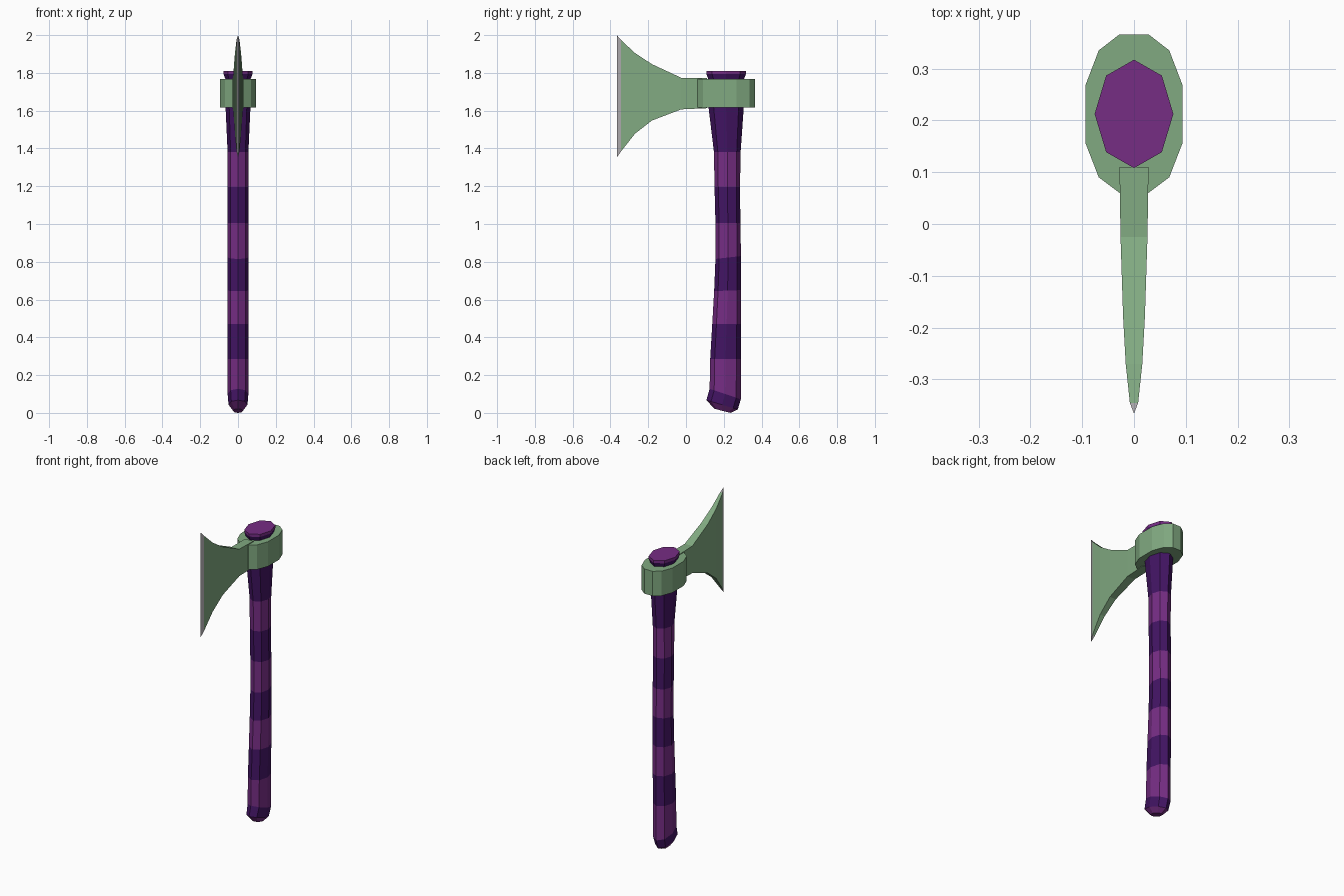
import bpy, bmesh, math

if "Cube" in bpy.data.objects:
    bpy.data.objects.remove(bpy.data.objects["Cube"])


def material(name, rgb):
    m = bpy.data.materials.new(name)
    m.diffuse_color = (*rgb, 1)
    m.use_nodes = True
    m.node_tree.nodes["Principled BSDF"].inputs["Base Color"].default_value = m.diffuse_color
    return m


LIGHT = material("light_purple", (0.18, 0.026, 0.23))
DARK = material("dark_purple", (0.055, 0.007, 0.125))
GREEN = material("green_metal", (0.22, 0.40, 0.22))
EDGE = material("grey_edge", (0.42, 0.40, 0.42))


def loft(name, rings, mats, slots, first_slot=0, last_slot=0):
    """Join equal-length rings of points into a closed flat-shaded skin."""
    bm = bmesh.new()
    loops = [[bm.verts.new(p) for p in ring] for ring in rings]
    n = len(loops[0])
    for a, b, slot in zip(loops, loops[1:], slots):
        for i in range(n):
            j = (i + 1) % n
            bm.faces.new((a[i], a[j], b[j], b[i])).material_index = slot
    bm.faces.new(loops[0][::-1]).material_index = first_slot
    bm.faces.new(loops[-1]).material_index = last_slot
    bmesh.ops.remove_doubles(bm, verts=bm.verts[:], dist=0.0001)
    bmesh.ops.recalc_face_normals(bm, faces=bm.faces[:])
    mesh = bpy.data.meshes.new(name)
    bm.to_mesh(mesh)
    bm.free()
    for m in mats:
        mesh.materials.append(m)
    obj = bpy.data.objects.new(name, mesh)
    bpy.context.collection.objects.link(obj)
    return obj


def octagon(y0, z0, y1, z1, half_x):
    """Oval eight-sided ring from the front point to the back point."""
    ring = []
    for i in range(8):
        a = math.tau * i / 8
        t = (1 + math.sin(a)) / 2
        ring.append((half_x * math.cos(a), y0 + (y1 - y0) * t, z0 + (z1 - z0) * t))
    return ring


# Handle: front y, front z, back y, back z, half width
handle_rings = [
    (0.150, 0.022, 0.235, 0.000, 0.026),
    (0.108, 0.068, 0.274, 0.018, 0.050),
    (0.125, 0.128, 0.290, 0.072, 0.055),
    (0.128, 0.285, 0.290, 0.285, 0.055),
    (0.139, 0.470, 0.291, 0.470, 0.055),
    (0.149, 0.645, 0.291, 0.650, 0.055),
    (0.156, 0.815, 0.291, 0.830, 0.055),
    (0.156, 1.005, 0.288, 1.005, 0.055),
    (0.151, 1.195, 0.286, 1.195, 0.055),
    (0.148, 1.380, 0.289, 1.380, 0.055),
    (0.119, 1.620, 0.306, 1.620, 0.066),
    (0.119, 1.765, 0.306, 1.765, 0.066),
    (0.108, 1.793, 0.317, 1.793, 0.076),
    (0.108, 1.810, 0.317, 1.810, 0.076),
]
bands = [0, 1, 0, 1, 0, 1, 0, 1, 0, 1, 1, 1, 0]
loft("handle", [octagon(*r) for r in handle_rings], [LIGHT, DARK], bands)

# Collar around the top of the handle
half = [(0.028, 0.060), (0.068, 0.090), (0.094, 0.157),
        (0.094, 0.267), (0.068, 0.335), (0.028, 0.366)]
outline = half + [(-x, y) for x, y in reversed(half)]
loft("collar", [[(x, y, z) for x, y in outline] for z in (1.616, 1.768)], [GREEN], [0])

# Blade: y, half thickness, bottom z, top z
blade = [
    (0.110, 0.028, 1.613, 1.772),
    (-0.025, 0.026, 1.607, 1.774),
    (-0.180, 0.021, 1.548, 1.846),
    (-0.270, 0.016, 1.478, 1.905),
    (-0.345, 0.008, 1.383, 1.975),
    (-0.366, 0.000, 1.352, 2.000),
]
# The last ring closes to a line, so its cap is left out with a shared tip
rings = [[(-t, y, lo), (t, y, lo), (t, y, hi), (-t, y, hi)] for y, t, lo, hi in blade]
loft("blade", rings, [GREEN, EDGE], [0, 0, 0, 0, 1], last_slot=1)
